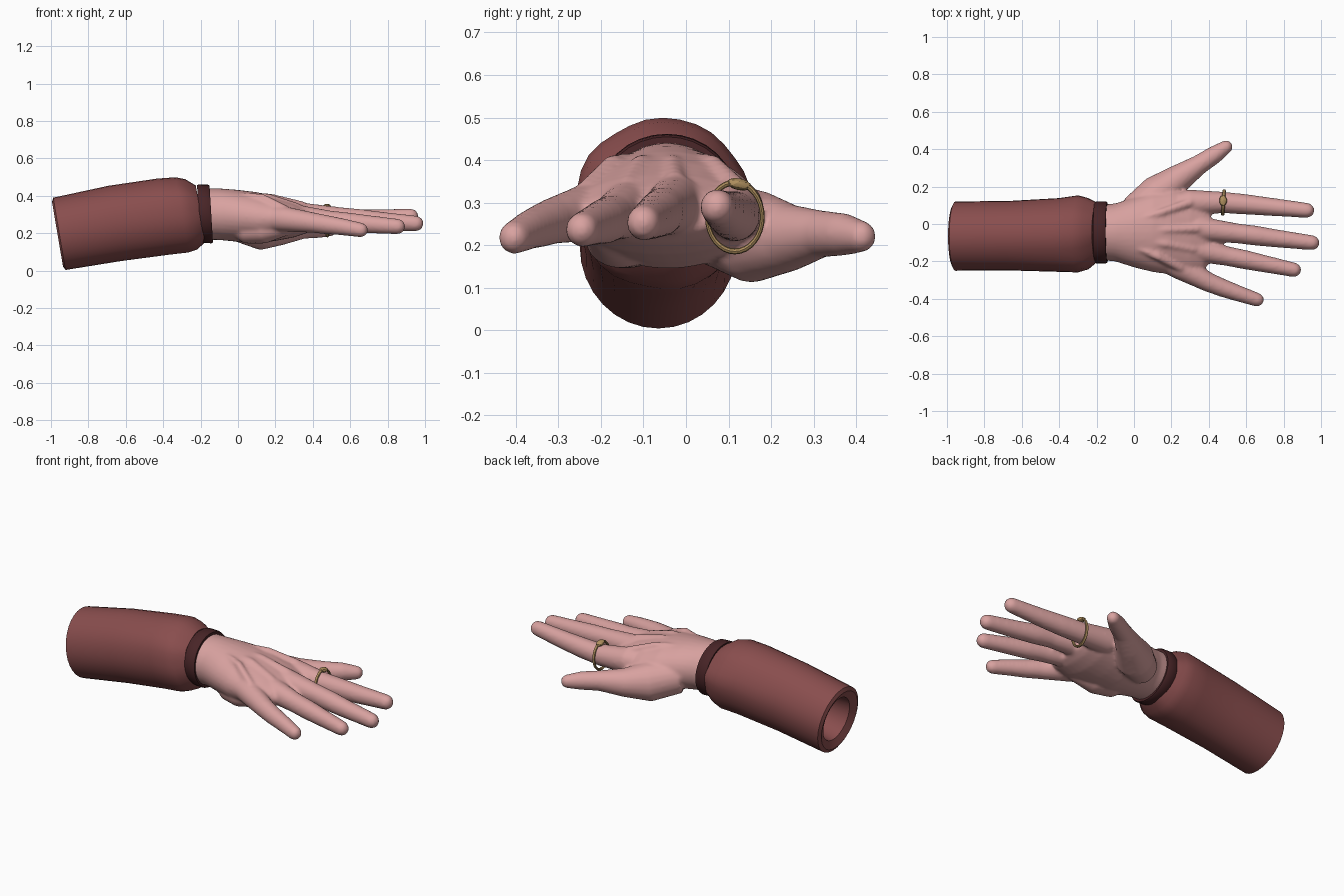
import bpy
import bmesh
from math import sin, cos, pi
from mathutils import Vector

if "Cube" in bpy.data.objects:
    bpy.data.objects.remove(bpy.data.objects["Cube"])


def material(name, rgb):
    m = bpy.data.materials.new(name)
    m.use_nodes = True
    m.diffuse_color = (*rgb, 1)
    m.node_tree.nodes["Principled BSDF"].inputs["Base Color"].default_value = (*rgb, 1)
    return m


SKIN = material("skin", (0.69, 0.36, 0.35))
CLOTH = material("red cloth", (0.25, 0.075, 0.075))
CUFF = material("dark cuff", (0.065, 0.018, 0.02))
GOLD = material("gold", (0.42, 0.27, 0.11))


def select(obj):
    bpy.ops.object.select_all(action="DESELECT")
    obj.select_set(True)
    bpy.context.view_layer.objects.active = obj


def finish(obj, mat, angle=40):
    obj.data.materials.clear()
    obj.data.materials.append(mat)
    select(obj)
    bpy.ops.object.shade_smooth_by_angle(angle=angle * pi / 180)


def loft(bm, sections, sides=20, axis=None, tip=False, closed=False):
    """Skin elliptical sections (x, y, z, half width, half height, ripple)."""
    pts = [Vector(s[:3]) for s in sections]
    spec = []
    for i, s in enumerate(sections):
        t = axis or pts[min(i + 1, len(pts) - 1)] - pts[max(i - 1, 0)]
        spec.append((pts[i], Vector(t).normalized(), s[3], s[4], s[5] if len(s) > 5 else 0))
    if tip:
        p, t, w, h, _ = spec[-1]
        for a in (0.5, 0.95, 1.3):
            spec.append((p + t * w * sin(a), t, w * cos(a), h * cos(a), 0))
    rings = []
    for p, t, w, h, ripple in spec:
        side = Vector((0, 0, 1)).cross(t).normalized()
        up = t.cross(side)
        ring = []
        for k in range(sides):
            a = 2 * pi * k / sides
            r = 1 + ripple * (sin(5 * a + 1) + 0.6 * sin(8 * a))
            ring.append(bm.verts.new(p + side * w * r * cos(a) + up * h * r * sin(a)))
        rings.append(ring)
    pairs = list(zip(rings, rings[1:]))
    if closed:
        pairs.append((rings[-1], rings[0]))
    else:
        bm.faces.new(rings[0][::-1])
        bm.faces.new(rings[-1])
    for a, b in pairs:
        for k in range(sides):
            n = (k + 1) % sides
            bm.faces.new((a[k], a[n], b[n], b[k]))


def to_object(bm, name):
    bmesh.ops.recalc_face_normals(bm, faces=bm.faces)
    mesh = bpy.data.meshes.new(name)
    bm.to_mesh(mesh)
    bm.free()
    obj = bpy.data.objects.new(name, mesh)
    bpy.context.collection.objects.link(obj)
    return obj


# Sleeve with a hollow rear end and gathered front
bm = bmesh.new()
loft(bm, [
    (-.80, -.06, .22, .10, .11),
    (-.945, -.065, .198, .12, .13),
    (-.965, -.065, .195, .165, .175),
    (-.955, -.065, .197, .185, .196),
    (-.66, -.063, .252, .186, .204, .004),
    (-.40, -.06, .288, .197, .206, .008),
    (-.30, -.055, .297, .206, .204, .012),
    (-.25, -.055, .30, .192, .19, .02),
    (-.20, -.046, .304, .16, .152, .02),
], sides=32, axis=(1, 0, .17))
finish(to_object(bm, "sleeve"), CLOTH, 30)

# Cuff band
bm = bmesh.new()
loft(bm, [
    (-.21, -.045, .305, .161, .152),
    (-.20, -.045, .305, .166, .157),
    (-.152, -.045, .303, .166, .157),
    (-.143, -.045, .303, .161, .152),
    (-.143, -.045, .303, .145, .13),
    (-.21, -.045, .305, .145, .13),
], sides=32, axis=(1, 0, .06), closed=True)
finish(to_object(bm, "cuff"), CUFF)

# Palm and wrist
bm = bmesh.new()
loft(bm, [
    (-.19, -.045, .303, .147, .138),
    (-.10, -.045, .302, .155, .138),
    (0, -.045, .293, .187, .139),
    (.10, -.042, .282, .215, .138),
    (.20, -.045, .278, .225, .119),
    (.30, -.055, .272, .222, .094),
    (.37, -.06, .27, .19, .068),
    (.41, -.06, .27, .14, .045),
], sides=32, axis=(1, 0, 0))

# Fingers and thumb, each blending out of the palm
fingers = {
    "index": [(.10, .06, .28, .06), (.30, .115, .282, .07), (.48, .115, .268, .057),
              (.60, .105, .271, .054), (.72, .093, .276, .049), (.925, .073, .29, .04)],
    "middle": [(.10, -.03, .30, .06), (.34, -.025, .293, .068), (.55, -.05, .283, .053),
               (.65, -.062, .274, .053), (.76, -.077, .265, .048), (.952, -.1, .252, .04)],
    "ring": [(.10, -.08, .29, .06), (.32, -.135, .284, .065), (.50, -.172, .265, .052),
             (.60, -.192, .256, .051), (.70, -.213, .248, .046), (.855, -.245, .236, .039)],
    "little": [(.05, -.14, .29, .06), (.25, -.235, .276, .064), (.40, -.312, .257, .052),
               (.48, -.344, .245, .048), (.56, -.372, .234, .043), (.658, -.405, .217, .037)],
    "thumb": [(0, .06, .25, .09), (.13, .16, .22, .105), (.24, .245, .217, .075),
              (.35, .318, .226, .053), (.43, .37, .225, .048), (.492, .412, .22, .036)],
}
for name, path in fingers.items():
    loft(bm, [(x, y, z, r, r * 1.05) for x, y, z, r in path], tip=True)
    # Tendon ridge from the wrist to the knuckle
    if name != "thumb":
        x, y, z, r = path[1]
        start = -.045 + .35 * (y + .045)
        loft(bm, [(-.02, start, .405, .014, .014),
                  (x * .5, (start + y) / 2, .393, .021, .021),
                  (x, y, z + r - .012, .024, .024)], sides=10, tip=True)

# Pad on the little finger side of the palm
loft(bm, [(-.03, -.11, .23, .04, .04), (.04, -.13, .215, .075, .07),
          (.14, -.155, .215, .085, .07), (.25, -.19, .235, .05, .05)], tip=True)

# Fuse everything into one smooth surface
hand = to_object(bm, "hand")
select(hand)
fuse = hand.modifiers.new("Fuse", "REMESH")
fuse.mode = "VOXEL"
fuse.voxel_size = 0.009
soften = hand.modifiers.new("Soften", "SMOOTH")
soften.factor = 0.5
soften.iterations = 7
for mod in (fuse.name, soften.name):
    bpy.ops.object.modifier_apply(modifier=mod)
finish(hand, SKIN, 80)

# Finger ring: band and raised setting
bpy.ops.mesh.primitive_torus_add(major_segments=32, minor_segments=8, major_radius=.081,
                                 minor_radius=.007, location=(.478, .115, .266),
                                 rotation=(0, pi / 2, -.06))
band = bpy.context.object
band.name = "ring_band"
band.scale = (1, .8, 1.3)
finish(band, GOLD)

bpy.ops.mesh.primitive_ico_sphere_add(subdivisions=2, radius=1, location=(.476, .125, .343),
                                      rotation=(-.2, 0, 0))
setting = bpy.context.object
setting.name = "ring_setting"
setting.scale = (.021, .03, .014)
finish(setting, GOLD, 20)
